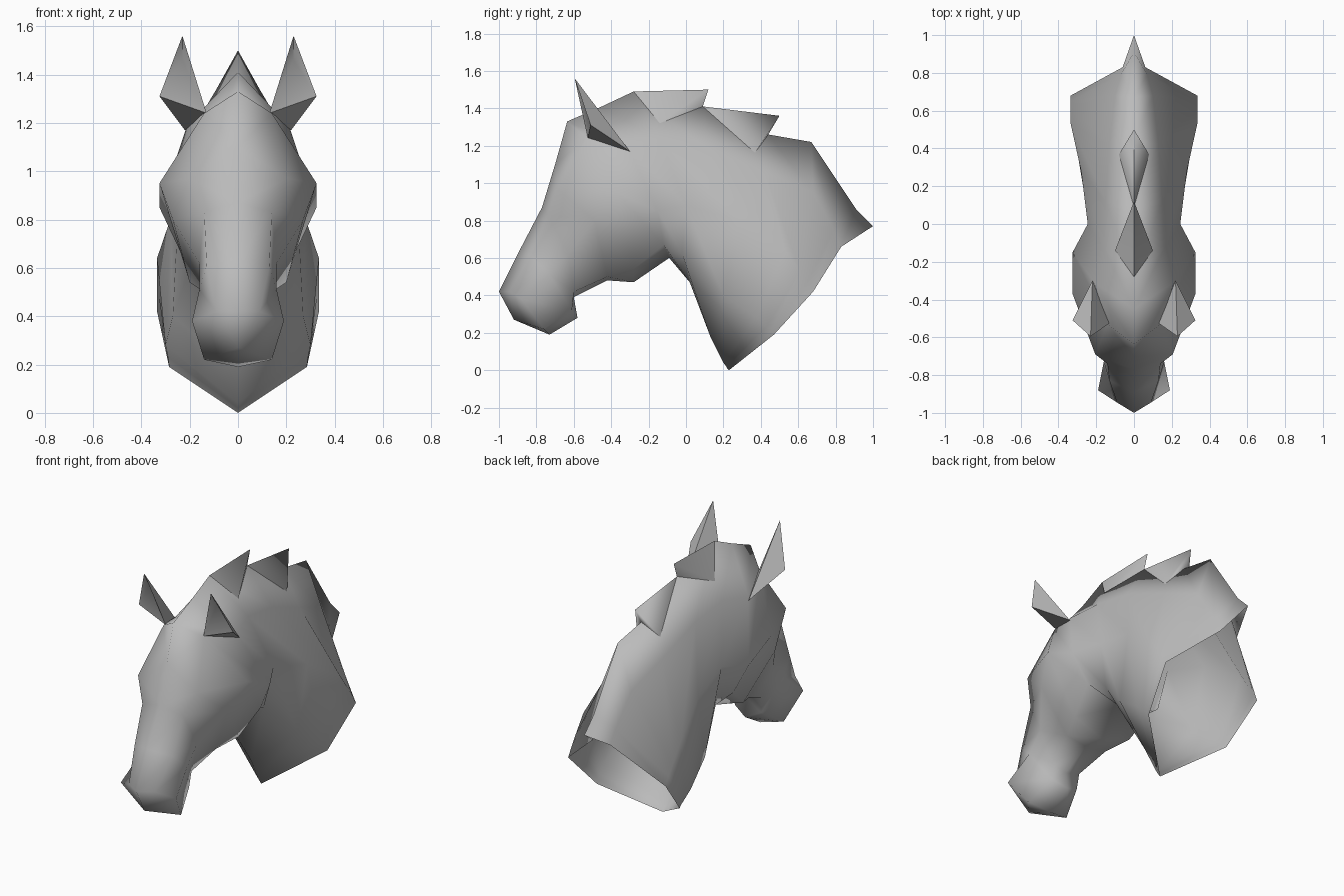
import bpy
import bmesh

if "Cube" in bpy.data.objects:
    bpy.data.objects.remove(bpy.data.objects["Cube"])

# One plain grey for every part
grey = bpy.data.materials.new("plain grey")
grey.use_nodes = True
colour = (0.5, 0.5, 0.5, 1)
grey.diffuse_color = colour
grey.node_tree.nodes["Principled BSDF"].inputs["Base Color"].default_value = colour


def finish(name, bm, angle, centred=True):
    """Turn a half mesh into an object mirrored across x = 0."""
    bmesh.ops.recalc_face_normals(bm, faces=bm.faces)
    mesh = bpy.data.meshes.new(name)
    bm.to_mesh(mesh)
    bm.free()
    mesh.materials.append(grey)
    obj = bpy.data.objects.new(name, mesh)
    bpy.context.collection.objects.link(obj)
    mirror = obj.modifiers.new("mirror", 'MIRROR')
    mirror.use_clip = centred
    mirror.use_mirror_merge = centred
    bpy.context.view_layer.objects.active = obj
    for other in bpy.context.selected_objects:
        other.select_set(False)
    obj.select_set(True)
    bpy.ops.object.modifier_apply(modifier="mirror")
    bpy.ops.object.shade_smooth_by_angle(angle=angle)


def half_ring(bm, crest, upper, side, lower, keel):
    """Half cross-section; crest and keel are (y, z) on the centre line."""
    points = [(0, *crest), upper, side, lower, (0, *keel)]
    return [bm.verts.new(p) for p in points]


# Half cross-sections: crest, upper, side, lower, keel
muzzle_rings = [
    ((-1, .42), (.09, -.945, .42), (.19, -.88, .38), (.14, -.76, .22), (-.73, .19)),
    ((-.89, .64), (.13, -.83, .61), (.16, -.73, .51), (.09, -.61, .32), (-.58, .28)),
    ((-.77, .87), (.14, -.74, .83), (.16, -.63, .62), (.1, -.6, .42), (-.6, .39)),
]
skull_rings = [
    ((-.7, 1.1), (.205, -.69, .97), (.27, -.49, .8), (.14, -.42, .5), (-.42, .48)),
    ((-.635, 1.33), (.14, -.53, 1.24), (.325, -.37, .95), (.2, -.28, .54), (-.28, .47)),
    ((-.45, 1.41), (.21, -.31, 1.19), (.325, -.15, .85), (.24, -.12, .67), (-.09, .6)),
]
neck_rings = [
    ((-.28, 1.49), (.16, -.13, 1.22), (.245, 0, .88), (.19, -.02, .62), (.02, .47)),
    ((.09, 1.41), (.15, .12, 1.18), (.28, .28, .8), (.27, .2, .4), (.13, .18)),
    ((.44, 1.26), (.13, .42, 1.06), (.335, .53, .64), (.3, .38, .28), (.2, .04)),
    ((.67, 1.22), (.1, .68, .95), (.335, .61, .53), (.29, .43, .23), (.215, .02)),
    ((.91, .86), (.07, .79, .75), (.335, .65, .47), (.287, .455, .21), (.22, .01)),
    ((1, .77), (.06, .83, .66), (.335, .68, .42), (.285, .47, .19), (.23, 0)),
]

# Head and neck as one skin, left open at the neck cut
bm = bmesh.new()
rings = [half_ring(bm, *r) for r in muzzle_rings + skull_rings + neck_rings]
for a, b in zip(rings, rings[1:]):
    for i in range(4):
        bm.faces.new((a[i], a[i + 1], b[i + 1], b[i]))
lip = bm.verts.new((0, -.92, .27))
for a, b in zip(rings[0], rings[0][1:]):
    bm.faces.new((lip, a, b))
finish("head_and_neck", bm, 3.1)


# Pointed mane tufts
def tuft(name, front, tip, side, rear):
    bm = bmesh.new()
    f, t, s, r = [bm.verts.new(p) for p in ((0, *front), (0, *tip), side, (0, *rear))]
    bm.faces.new((f, t, s))
    bm.faces.new((t, r, s))
    finish(name, bm, 2)


tuft("front_mane_tuft", (-.28, 1.49), (.12, 1.5), (.1, -.14, 1.32), (.09, 1.41))
tuft("rear_mane_tuft", (.09, 1.41), (.5, 1.36), (.085, .36, 1.15), (.44, 1.26))

# Ears: a folded leaf with a shallow dished front
bm = bmesh.new()
tip, outer, inner, back, dish = [bm.verts.new(p) for p in (
    (.23, -.595, 1.56), (.325, -.51, 1.31), (.13, -.525, 1.24),
    (.22, -.3, 1.17), (.23, -.535, 1.46))]
for face in ((tip, back, inner), (tip, outer, back), (inner, back, outer),
             (tip, inner, dish), (tip, dish, outer), (dish, inner, outer)):
    bm.faces.new(face)
finish("ears", bm, 0.9, centred=False)
